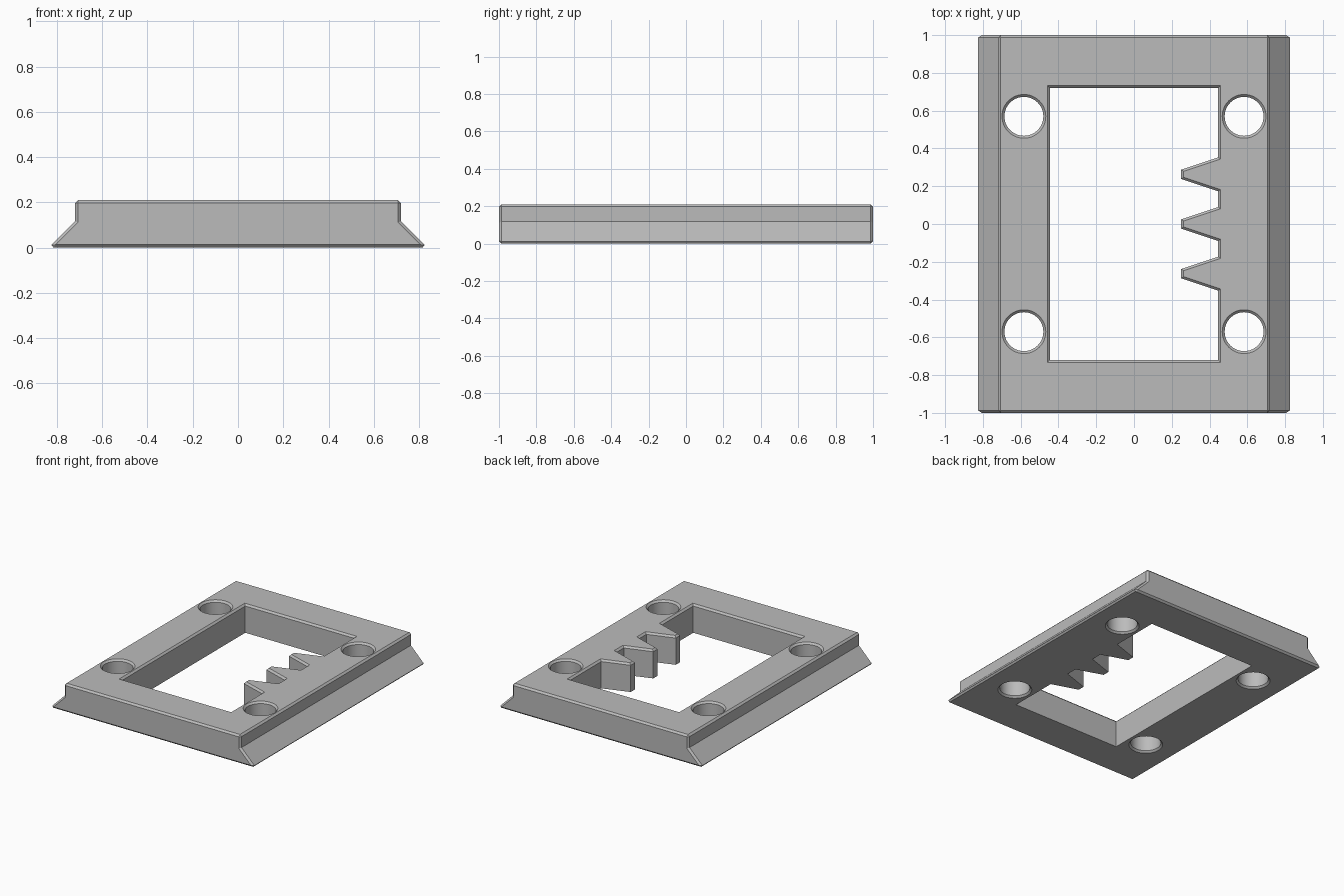
import bpy, bmesh, math
from mathutils import Vector

cube = bpy.data.objects.get("Cube")
if cube:
    bpy.data.objects.remove(cube, do_unlink=True)

HEIGHT = 0.21
C = 0.013          # chamfer size

grey = bpy.data.materials.new("plain grey")
grey.use_nodes = True
COLOUR = (0.5, 0.5, 0.5, 1)
grey.diffuse_color = COLOUR
grey.node_tree.nodes["Principled BSDF"].inputs["Base Color"].default_value = COLOUR


def loft(name, sections):
    """Closed solid through rings of equal point count."""
    bm = bmesh.new()
    rings = [[bm.verts.new(p) for p in s] for s in sections]
    n = len(rings[0])
    for a, b in zip(rings, rings[1:]):
        for i in range(n):
            j = (i + 1) % n
            bm.faces.new((a[i], a[j], b[j], b[i]))
    bm.faces.new(rings[0])
    bm.faces.new(rings[-1])
    bmesh.ops.remove_doubles(bm, verts=bm.verts, dist=1e-5)
    bmesh.ops.recalc_face_normals(bm, faces=bm.faces)
    mesh = bpy.data.meshes.new(name)
    bm.to_mesh(mesh)
    bm.free()
    mesh.materials.append(grey)
    obj = bpy.data.objects.new(name, mesh)
    bpy.context.collection.objects.link(obj)
    return obj


def mirrored(half):
    """Right half profile, bottom to top, closed with its mirror image."""
    return half + [(-x, z) for x, z in reversed(half)]


def grow(points, d):
    """Mitred outward offset of a counter-clockwise outline."""
    pts = [Vector(p) for p in points]
    out = []
    for i, p in enumerate(pts):
        e1 = (p - pts[i - 1]).normalized()
        e2 = (pts[(i + 1) % len(pts)] - p).normalized()
        n1, n2 = Vector((e1.y, -e1.x)), Vector((e2.y, -e2.x))
        out.append(p + (n1 + n2) * d / (1 + n1.dot(n2)))
    return out


def at_height(points, z):
    return [(p[0], p[1], z) for p in points]


# Dovetail plate: chamfered profile swept front to back, with chamfered ends
full = mirrored([(0.815, 0), (0.825, 0.012), (0.72, 0.117),
                 (0.72, HEIGHT - C), (0.72 - C, HEIGHT)])
end = mirrored([(0.806, C), (0.806, C), (0.707, 0.112),
                (0.707, HEIGHT - C), (0.707, HEIGHT - C)])
plate = loft("dovetail_plate", [[(x, y, z) for x, z in prof] for y, prof in
                                ((-1, end), (C - 1, full), (1 - C, full), (1, end))])

# Window outline with three blunt teeth on its right side
outline = [(-0.445, 0.72), (-0.445, -0.72), (0.445, -0.72)]
for y in (-0.263, 0, 0.263):
    outline += [(0.445, y - 0.09), (0.25, y - 0.025),
                (0.25, y + 0.025), (0.445, y + 0.09)]
outline.append((0.445, 0.72))
cutters = [loft("window_cutter", [at_height(outline, -0.1),
                                  at_height(outline, HEIGHT - C),
                                  at_height(grow(outline, 2 * C), HEIGHT + C)])]

# Four round holes, countersunk slightly at both ends
R, SIDES = 0.103, 48
for cx in (-0.583, 0.583):
    for cy in (-0.57, 0.57):
        rings = []
        for r, z in ((R + 2 * C, -C), (R, C), (R, HEIGHT - C), (R + 2 * C, HEIGHT + C)):
            rings.append([(cx + r * math.cos(i * math.tau / SIDES),
                           cy + r * math.sin(i * math.tau / SIDES), z)
                          for i in range(SIDES)])
        cutters.append(loft("hole_cutter", rings))

# Cut the openings, keep the result and drop the cutters
for cutter in cutters:
    cutter.hide_render = True
    mod = plate.modifiers.new("cut", 'BOOLEAN')
    mod.operation = 'DIFFERENCE'
    mod.solver = 'EXACT'
    mod.object = cutter
deps = bpy.context.evaluated_depsgraph_get()
result = bpy.data.meshes.new_from_object(plate.evaluated_get(deps))
plate.modifiers.clear()
plate.data = result
for cutter in cutters:
    bpy.data.objects.remove(cutter, do_unlink=True)

# Smooth hole walls, crisp edges elsewhere
bpy.ops.object.select_all(action='DESELECT')
plate.select_set(True)
bpy.context.view_layer.objects.active = plate
bpy.ops.object.shade_smooth_by_angle(angle=math.radians(25))
